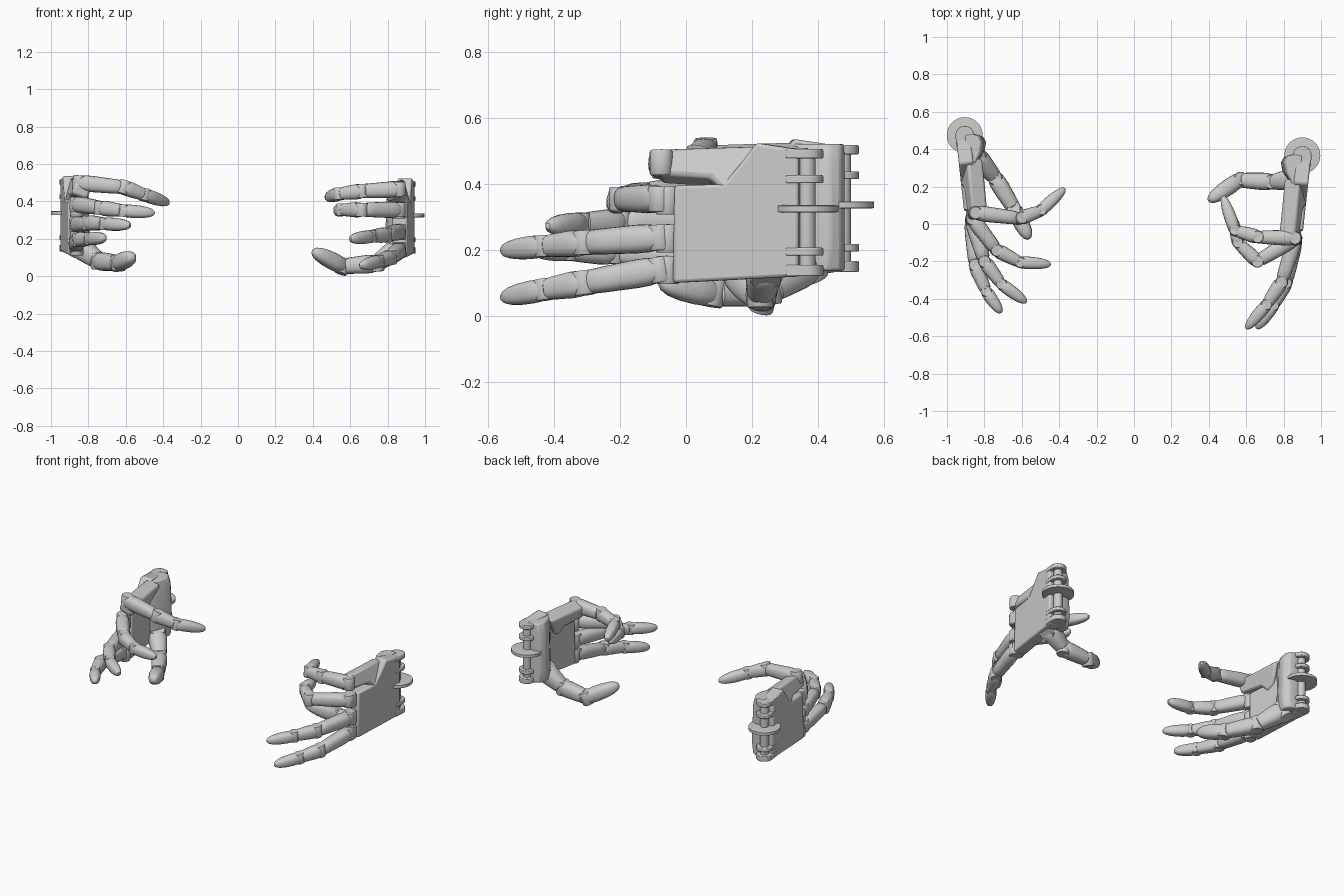
import bpy, bmesh, math
from mathutils import Vector, Matrix

if "Cube" in bpy.data.objects:
    bpy.data.objects.remove(bpy.data.objects["Cube"])

Z = Vector((0, 0, 1))


def finish(name, bm, bevel=0):
    bmesh.ops.recalc_face_normals(bm, faces=bm.faces[:])
    me = bpy.data.meshes.new(name)
    bm.to_mesh(me)
    bm.free()
    ob = bpy.data.objects.new(name, me)
    bpy.context.collection.objects.link(ob)
    if bevel:
        m = ob.modifiers.new("bevel", 'BEVEL')
        m.width, m.segments, m.limit_method = bevel, 2, 'ANGLE'
    return ob


def loft(bm, rings):
    loops = [[bm.verts.new(p) for p in r] for r in rings]
    n = len(loops[0])
    for a, b in zip(loops, loops[1:]):
        for i in range(n):
            bm.faces.new((a[i], a[(i + 1) % n], b[(i + 1) % n], b[i]))
    bm.faces.new(loops[0])
    bm.faces.new(loops[-1])


def barrel(bm, c, axis, r, h, n=24):
    axis = axis.normalized()
    s = axis.orthogonal().normalized()
    t = axis.cross(s)
    loft(bm, [[c + axis * (k * h / 2) + (s * math.cos(i * math.tau / n) + t * math.sin(i * math.tau / n)) * rr
               for i in range(n)] for k, rr in ((-1, r * .9), (-.85, r), (.85, r), (1, r * .9))])


BONE = ((-.08, .55), (.02, .85), (.14, .97), (.3, 1), (.72, .93), (.9, .88), (.97, .6))
TIP = ((-.08, .6), (.04, .92), (.3, 1), (.55, .98), (.78, .84), (.92, .6), (.99, .3), (1.0, .1))


def segment(bm, a, b, r0, r1, profile, n=20):
    d = (b - a).normalized()
    side = (Z - d * Z.dot(d)).normalized()
    up = d.cross(side)
    rings = []
    for t, k in profile:
        r = (r0 + (r1 - r0) * max(0, min(1, t))) * k
        ring = []
        for i in range(n):
            c, s = math.cos(i * math.tau / n), math.sin(i * math.tau / n)
            q = lambda x: math.copysign(abs(x) ** .8, x)   # squarish oval
            ring.append(a.lerp(b, t) + (side * q(c) + up * q(s) * .95) * r)
        rings.append(ring)
    loft(bm, rings)
    return side


def digit(name, joints, radii):
    bm = bmesh.new()
    pts = [Vector(p) for p in joints]
    last = len(pts) - 2
    for i in range(last + 1):
        side = segment(bm, pts[i], pts[i + 1], radii[i], radii[i + 1], TIP if i == last else BONE)
        barrel(bm, pts[i], side, radii[i] * .8, radii[i] * 1.75)
    return finish(name, bm)


def frame(sx, wrist):
    # local axes: u towards the fingers, w out of the palm, z up
    u = Vector((-sx * .11, -.994, 0))
    w = Vector((-sx * .994, .11, 0))
    return Matrix(((u.x, w.x, 0, wrist[0]), (u.y, w.y, 0, wrist[1]),
                   (0, 0, 1, wrist[2]), (0, 0, 0, 1)))


def slab(name, M, outline, w0, w1, bevel, w0b=None):
    bm = bmesh.new()
    loft(bm, [[M @ Vector((u, w, z)) for u, z in outline] for w in (w0, w1)])
    return finish(name, bm, bevel)


def palm(label, sx, wrist):
    M = frame(sx, wrist)
    slab(label + "_palm_plate", M, [(.02, .505), (.15, .525), (.2, .46), (.25, .40), (.40, .395), (.405, .10),
                                    (.02, .12)], -.048, .03, .01)
    # angled outer bone above the palm, leaning inwards
    tilt = Matrix.Translation((0, -.04, .40)) @ Matrix.Rotation(math.radians(-20), 4, 'X') \
        @ Matrix.Translation((0, .04, -.40))
    slab(label + "_outer_bone", M @ tilt, [(.13, .525), (.43, .515), (.455, .49), (.45, .43), (.29, .42), (.245, .37),
                                           (.20, .40)], -.045, .045, .014)
    # heel: curved mass on the inside of the wrist
    bm = bmesh.new()
    rings = []
    for z, k in ((.125, .9), (.2, 1), (.34, .95), (.46, .9), (.51, .75)):
        rings.append([M @ Vector((u, w * k, z)) for u, w in
                      ((.0, .0), (.0, .06), (.015, .095), (.05, .11), (.10, .095), (.16, .045), (.2, .0))])
    loft(bm, rings)
    finish(label + "_palm_heel", bm, .008)
    # wrist hinge: lugs, pin and flat disc
    for i, (z, h) in enumerate(((.492, .028), (.415, .024), (.195, .024), (.138, .034))):
        arc = [(-.05 * math.sin(a), .05 * math.cos(a)) for a in [math.pi * k / 10 for k in range(11)]]
        pts = [(.06, .05)] + arc + [(.06, -.05)]
        bm = bmesh.new()
        loft(bm, [[M @ Vector((u, w, z + s * h / 2)) for u, w in pts] for s in (-1, 1)])
        finish(f"{label}_wrist_lug_{i + 1}", bm, .004)
    bm = bmesh.new()
    barrel(bm, M @ Vector((0, 0, .315)), Z, .026, .36)
    finish(label + "_wrist_pin", bm)
    bm = bmesh.new()
    barrel(bm, M @ Vector((0, 0, .325)), Z, .096, .022, 40)
    finish(label + "_wrist_disc", bm)
    # knuckle lugs between the fingers
    for i, z in enumerate((.14, .235, .35)):
        bm = bmesh.new()
        barrel(bm, M @ Vector((.425, -.005, z)), Z, .036, .085)
        finish(f"{label}_knuckle_{i + 1}", bm)


FINGER = (.044, .042, .037, .031)
THUMB = (.062, .05, .047, .043)

# right hand: two fingers curled, two reaching forward
palm("right", 1, (.9, .367, 0))
digit("right_little_finger", ((.862, -.075, .465), (.665, -.07, .455), (.54, -.035, .44), (.475, .15, .42)), FINGER)
digit("right_ring_finger", ((.86, -.08, .355), (.66, -.2, .355), (.555, -.1, .355), (.53, .04, .35)), FINGER)
digit("right_middle_finger", ((.862, -.08, .238), (.79, -.31, .222), (.71, -.43, .212), (.6, -.56, .198)), FINGER)
digit("right_index_finger", ((.864, -.08, .14), (.815, -.31, .1), (.75, -.43, .08), (.655, -.56, .055)), FINGER)
digit("right_thumb", ((.86, .24, .15), (.74, .225, .068), (.56, .235, .053), (.4, .125, .135)), THUMB)

# left hand: more open pose
palm("left", -1, (-.905, .475, .012))
digit("left_little_finger", ((-.85, .06, .5), (-.61, .03, .475), (-.5, .07, .435), (-.37, .19, .39)), FINGER)
digit("left_ring_finger", ((-.865, .03, .385), (-.735, -.14, .365), (-.61, -.205, .35), (-.445, -.215, .338)), FINGER)
digit("left_middle_finger", ((-.866, .02, .275), (-.8, -.2, .285), (-.71, -.32, .28), (-.575, -.42, .272)), FINGER)
digit("left_index_finger", ((-.868, .02, .17), (-.85, -.22, .195), (-.79, -.36, .2), (-.71, -.475, .205)), FINGER)
digit("left_thumb", ((-.85, .37, .16), (-.745, .25, .08), (-.64, .08, .07), (-.56, -.08, .105)), THUMB)

# smooth shading with crisp edges
for ob in bpy.context.collection.objects:
    ob.select_set(True)
    bpy.context.view_layer.objects.active = ob
bpy.ops.object.shade_smooth_by_angle(angle=math.radians(35))
